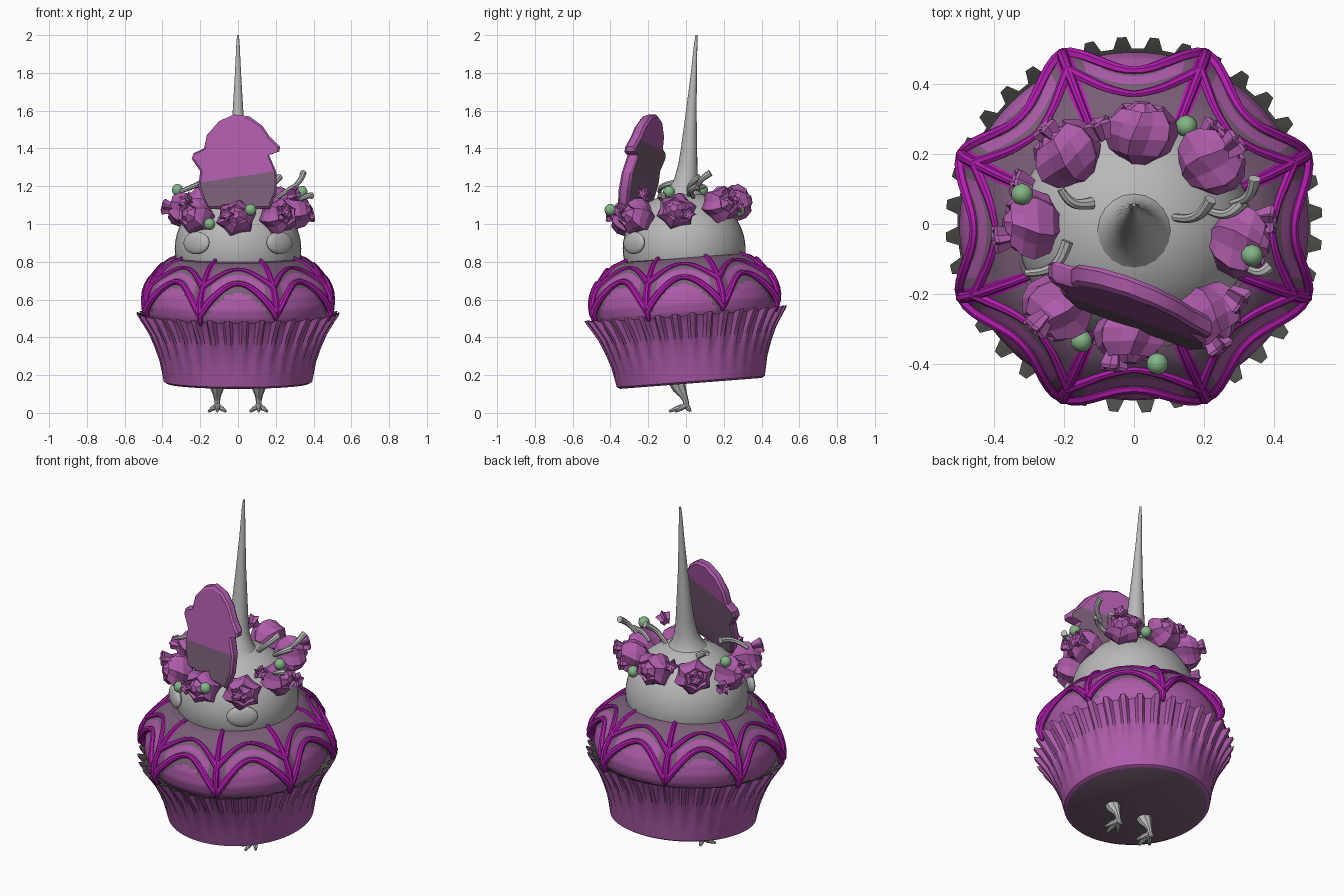
import bpy, bmesh, math
from math import sin, cos, pi, radians
from mathutils import Vector, Matrix

if "Cube" in bpy.data.objects:
    bpy.data.objects.remove(bpy.data.objects["Cube"])

def material(name, rgb):
    m = bpy.data.materials.new(name)
    m.diffuse_color = (*rgb, 1)
    m.use_nodes = True
    m.node_tree.nodes["Principled BSDF"].inputs["Base Color"].default_value = m.diffuse_color
    return m

PURPLE = material("purple", (0.42, 0.105, 0.40))
MAGENTA = material("magenta", (0.44, 0.012, 0.42))
MUTED = material("muted_purple", (0.19, 0.11, 0.18))
DARK = material("dark_grey", (0.07, 0.075, 0.065))
GREY = material("pale_grey", (0.48, 0.48, 0.48))
GREEN = material("leaf_green", (0.23, 0.46, 0.24))

# Cake parts lean back slightly around the middle of the rim
TILT = Matrix.Translation((0, 0, .5)) @ Matrix.Rotation(radians(4.4), 4, 'X') @ Matrix.Translation((0, 0, -.5))

def finish(name, me, mats, angle=40):
    for m in mats:
        me.materials.append(m)
    if angle:
        me.shade_smooth()
        me.set_sharp_from_angle(angle=radians(angle))
    ob = bpy.data.objects.new(name, me)
    bpy.context.collection.objects.link(ob)
    return ob

def loft(name, rings, mats, rule=None, caps=(True, True), angle=40, mat=None):
    """Skin closed rings of points; rule(ring, segment) picks the material."""
    n = len(rings[0])
    verts = [Vector(p) for ring in rings for p in ring]
    if mat:
        verts = [mat @ v for v in verts]
    faces, idx = [], []
    for i in range(len(rings) - 1):
        for j in range(n):
            k = (j + 1) % n
            faces.append((i*n + j, i*n + k, (i+1)*n + k, (i+1)*n + j))
            idx.append(rule(i, j) if rule else 0)
    if caps[0]:
        faces.append(tuple(reversed(range(n))))
        idx.append(rule(-1, 0) if rule else 0)
    if caps[1]:
        faces.append(tuple(range((len(rings)-1)*n, len(rings)*n)))
        idx.append(rule(len(rings) - 1, 0) if rule else 0)
    me = bpy.data.meshes.new(name)
    me.from_pydata(verts, [], faces)
    me.polygons.foreach_set("material_index", idx)
    return finish(name, me, mats, angle)

def circle(r, z, n, y=0):
    return [(r*cos(2*pi*j/n), y + r*sin(2*pi*j/n), z) for j in range(n)]

def tubes(name, paths, depth, mat, res=2, tilt=False):
    """Round tubes along paths of (point, radius factor)."""
    cu = bpy.data.curves.new(name, 'CURVE')
    cu.dimensions, cu.bevel_depth, cu.bevel_resolution, cu.use_fill_caps = '3D', depth, res, True
    for path in paths:
        sp = cu.splines.new('POLY')
        sp.points.add(len(path) - 1)
        for p, (co, r) in zip(sp.points, path):
            p.co, p.radius = (*co, 1), r
    tmp = bpy.data.objects.new(name, cu)
    me = bpy.data.meshes.new_from_object(tmp)
    bpy.data.objects.remove(tmp)
    if tilt:
        me.transform(TILT)
    return finish(name, me, [mat])

def ball(name, loc, scale, mat, rot=None, seg=24):
    me = bpy.data.meshes.new(name)
    bm = bmesh.new()
    bmesh.ops.create_uvsphere(bm, u_segments=seg, v_segments=seg*2//3, radius=1)
    bm.to_mesh(me)
    bm.free()
    me.transform(Matrix.LocRotScale(Vector(loc), rot, Vector(scale)))
    return finish(name, me, [mat])

# Pleated wrapper: pleats deepen toward the rim, dark inside
PLEATS = 36
def pleat_ring(r, z, amp, lift=0):
    ring = []
    for j in range(PLEATS * 4):
        out = (0, 1, 1, 0)[j % 4]
        a = 2*pi*(j + (.3, -.05, .05, -.3)[j % 4]) / (PLEATS*4)
        ring.append(((r + amp*out)*cos(a), (r + amp*out)*sin(a), z + lift*out))
    return ring
shell = [(.375, .155, 0), (.393, .165, 0), (.40, .2, 0), (.412, .27, .003), (.43, .34, .010), (.452, .41, .020),
         (.475, .46, .030), (.495, .50, .038), (.505, .515, .034), (.485, .51, .03), (.44, .47, .01), (.40, .46, 0)]
loft("wrapper", [pleat_ring(r, z, a, a*.4) for r, z, a in shell], [PURPLE, MUTED, DARK],
     lambda i, j: 1 if i < 0 else (2 if i >= 8 else 0), mat=TILT, angle=35)

# Cake dome profile
DOME = [(.40, .46), (.465, .49), (.49, .53), (.50, .58), (.49, .64), (.465, .69), (.43, .74), (.39, .785), (.35, .815), (.30, .825)]
def dome_r(z):
    for (r0, z0), (r1, z1) in zip(DOME, DOME[1:]):
        if z <= z1:
            return r0 + (r1 - r0) * max(0, (z - z0) / (z1 - z0))
    return DOME[-1][0]

def swag(a):
    """0 on the eight spokes, 1 half way between them."""
    t = (math.degrees(a) - 22.5) % 45 / 22.5
    return min(t, 2 - t)
def outer_z(a): return .555 + .165 * (1 - (1 - swag(a))**2)
def inner_z(a): return .70 + .09 * (1 - (1 - swag(a))**2)

N = 128
zs = [.46 + .0125*i for i in range(29)] + [.822]
def dome_rule(i, j):
    a, z = 2*pi*(j + .5)/N, zs[max(0, min(i, 28))]
    if z < .49 + .012*sin(5*a):
        return 2
    return 1 if outer_z(a) - .045 - .012*sin(3*a) < z else 0
loft("cake_dome", [circle(dome_r(z), z, N) for z in zs], [PURPLE, MUTED, DARK], dome_rule, mat=TILT)

# Scalloped icing sheet, pulled outward along the spokes
def icing_point(a, z, off=0):
    r = dome_r(z) + off + .012 + .022 * (1 - swag(a))**3 * min(1, (.84 - z) / .12)
    return (r*cos(a), r*sin(a), z)
ROWS = 16
def sheet_z(a, t): return outer_z(a) + (.82 - outer_z(a)) * t
def icing_rule(i, j):
    a = 2*pi*(j + .5)/N
    z = sheet_z(a, (i + .5)/ROWS)
    if swag(a) < .13 or i == 0:
        return 0
    return 1 if z > inner_z(a) - .025 or z < outer_z(a) + .022 or swag(a) < .3 else 2
loft("icing_sheet", [[icing_point(2*pi*j/N, sheet_z(2*pi*j/N, i/ROWS)) for j in range(N)] for i in range(ROWS + 1)],
     [MAGENTA, MUTED, PURPLE], icing_rule, caps=(False, False), mat=TILT)

# Raised web ridges: swags, spokes and hanging drips
ridges = []
for k in range(8):
    a0 = radians(22.5 + 45*k)
    arc = [a0 + radians(45)*s/16 for s in range(17)]
    ridges.append([(icing_point(a, outer_z(a)), .85 + .4*(1 - swag(a))) for a in arc])
    ridges.append([(icing_point(a, inner_z(a)), .6 + .4*(1 - swag(a))) for a in arc])
    spoke = [(icing_point(a0, .56 + .27*s/10), 1.15 - .05*s) for s in range(11)]
    drip = .50 if k % 2 else .525
    tip = [((.515*cos(a0), .515*sin(a0), drip), .45), ((.52*cos(a0), .52*sin(a0), drip + .018), 1.0)]
    ridges.append(tip + spoke)
tubes("icing_ridges", ridges, .0165, MAGENTA, tilt=True)

# Head with tall horn
ball("head", (0, -.01, .87), (.335, .325, .30), GREY, seg=40)
horn = [(1.09, -.02, .17), (1.14, -.02, .115), (1.18, -.012, .085), (1.24, 0, .062), (1.32, .01, .05), (1.4, .016, .043),
        (1.6, .028, .028), (1.8, .042, .016), (1.95, .051, .009), (2.0, .055, .005)]
loft("horn", [circle(r, z, 20, y) for z, y, r in horn], [GREY], angle=60)

# Round cheeks
for s in (-1, 1):
    n = Vector((s*.22, -.28, .02))
    ball("cheek", (s*.22, -.275, .90), (.085, .06, .025), GREY, n.to_track_quat('Z', 'Y'))

# Flower wreath: twisted faceted blossoms facing outward
def blossom(name, loc, size):
    d = Vector((loc[0], loc[1], .06))
    m = Matrix.LocRotScale(Vector(loc), d.to_track_quat('Z', 'Y'), Vector((size, size*.9, size)))
    prof = [(.35, -.85), (.8, -.5), (1.0, 0), (.92, .4), (.62, .75), (.5, .65), (.2, .9)]
    rings = []
    for i, (r, z) in enumerate(prof):
        rings.append([(r*(1 + .11*(-1)**j)*cos(pi*j/6 + .13*i), r*(1 + .11*(-1)**j)*sin(pi*j/6 + .13*i), z) for j in range(12)])
    loft(name, rings, [PURPLE], mat=m, angle=0)

def star(name, loc, size):
    d = Vector((loc[0], loc[1], .08))
    m = Matrix.LocRotScale(Vector(loc), d.to_track_quat('Z', 'Y'), Vector((size,)*3))
    def ring(f, z):
        return [(f*(1, .55)[j % 2]*cos(pi*j/5), f*(1, .55)[j % 2]*sin(pi*j/5), z) for j in range(10)]
    loft(name, [ring(.6, -.9), ring(1, .2), ring(.8, .4), ring(.2, .2)], [PURPLE], mat=m, angle=0)

for x, y, s in [(.02, .26, .10), (-.19, .20, .10), (.22, .18, .10), (-.29, 0, .095),
                (.30, -.05, .10), (-.22, -.24, .10), (-.01, -.31, .10), (.21, -.26, .10)]:
    blossom("blossom", (x, y, 1.075 + .14*y), s)
for p in [(-.10, .28, 1.17), (-.25, .27, 1.13), (.29, .23, 1.16), (.23, .27, 1.1), (-.385, -.04, 1.09), (-.28, -.29, 1.12),
          (.24, -.35, 1.07), (.385, .01, 1.05), (-.06, -.40, 1.05), (-.33, .12, 1.04), (.30, -.22, 1.16)]:
    star("small_star_flower", p, .045)

# Berries
for p in [(.15, .28, 1.07), (-.32, .085, 1.18), (.338, -.09, 1.17), (.067, -.40, 1.075), (-.15, -.335, 1.0)]:
    ball("berry", p, (.032,)*3, GREEN, seg=10)

# Curled tendrils among the flowers
ends = [((-.31, -.14, 1.17), (-.19, -.05, 1.22)), ((-.21, .10, 1.20), (-.12, .06, 1.15)), ((.11, .02, 1.14), (.22, .07, 1.25)),
        ((.21, .04, 1.14), (.31, .06, 1.20)), ((.28, .06, 1.18), (.345, .13, 1.27)), ((.33, -.13, 1.13), (.39, -.12, 1.15))]
paths = []
for a, b in ends:
    a, b = Vector(a), Vector(b)
    side = Vector((b.y - a.y, a.x - b.x, .03)) * .22
    paths.append([(a.lerp(b, t/8) + side*sin(pi*t/8), .6 + .05*t) for t in range(9)])
tubes("tendrils", paths, .018, GREY)

# Upright leaf-shaped topper, turned and leaning back, darker at its foot
outline = [(-.02, 1.58), (-.10, 1.545), (-.165, 1.47), (-.18, 1.40), (-.235, 1.375), (-.245, 1.345), (-.20, 1.28), (-.21, 1.2),
           (-.17, 1.08), (.17, 1.08), (.205, 1.17), (.205, 1.27), (.165, 1.365), (.22, 1.385), (.222, 1.41), (.17, 1.46),
           (.13, 1.52), (.06, 1.57)]
def plate(f, off):
    return [(x*f, -.25 + .17*(z - 1.2) - .37*x*f + off, 1.33 + (z - 1.33)*f) for x, z in outline]
topper = loft("leaf_topper", [plate(.95, -.03), plate(1, -.018), plate(1, .018), plate(.95, .03)], [PURPLE, MUTED], angle=30)
bm = bmesh.new()
bm.from_mesh(topper.data)
for h in (1.25, 1.42):
    bmesh.ops.bisect_plane(bm, geom=bm.verts[:] + bm.edges[:] + bm.faces[:], plane_co=(0, 0, h), plane_no=(-.15, 0, 1))
bmesh.ops.recalc_face_normals(bm, faces=bm.faces)
for f in bm.faces:
    c = f.calc_center_median()
    limit = 1.42 if f.normal.y > .5 else 1.25
    f.material_index = int(abs(f.normal.y) > .75 and c.z - .15*c.x < limit)
bm.to_mesh(topper.data)
bm.free()

# Bird legs with three front toes and a back toe
for s in (-1, 1):
    x = s * .11
    ankle = (x, .0, .04)
    leg = [((x, -.05, .17), 3.3), ((x, -.035, .13), 2.7), ((x, -.012, .09), 1.5), ((x, 0, .06), 1.1), (ankle, 1.2)]
    toes = [[(ankle, 1.1), ((x + dx*.5, dy*.5, .024), 1), ((x + dx, dy, .008), .5)]
            for dx, dy in [(-.045, -.055), (0, -.09), (.045, -.055), (0, .025)]]
    tubes("bird_leg", [leg] + toes, .0135, GREY)
